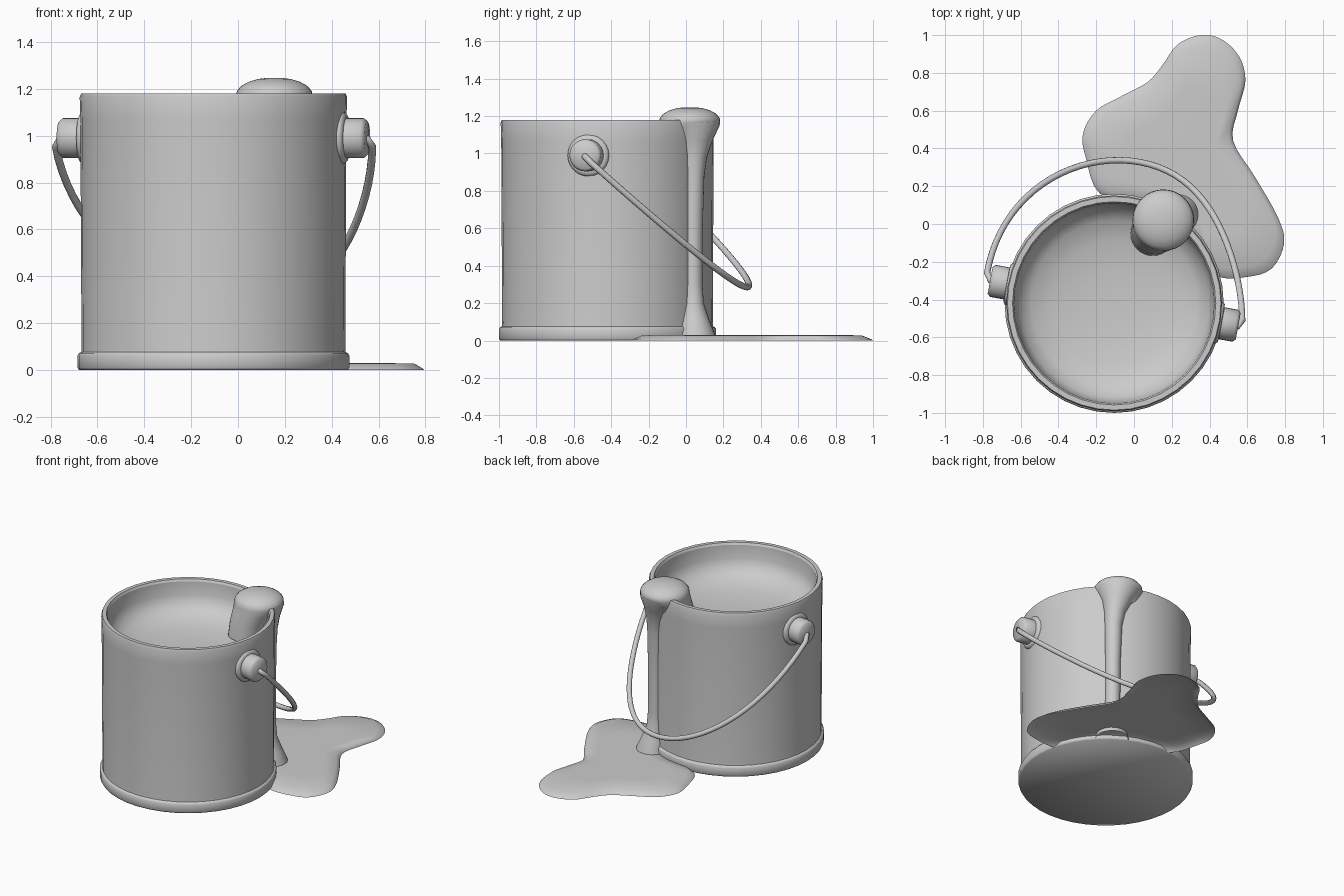
import bpy, math
from mathutils import Vector
from mathutils.geometry import interpolate_bezier

if "Cube" in bpy.data.objects:
    bpy.data.objects.remove(bpy.data.objects["Cube"])

CX, CY = -0.105, -0.42                        # can centre
AXIS = Vector((0.983, -0.182, 0))             # line through the two ears
BACK = Vector((0.182, 0.983, 0))              # direction the handle falls


def finish(name, verts, faces, angle=None):
    me = bpy.data.meshes.new(name)
    me.from_pydata([tuple(v) for v in verts], [], faces)
    me.update()
    ob = bpy.data.objects.new(name, me)
    bpy.context.collection.objects.link(ob)
    bpy.context.view_layer.objects.active = ob
    bpy.ops.object.select_all(action='DESELECT')
    ob.select_set(True)
    if angle is None:
        bpy.ops.object.shade_smooth()
    else:
        bpy.ops.object.shade_smooth_by_angle(angle=math.radians(angle))
    return ob


def loft(name, rings, n=32, cap_start=False, cap_end=False, angle=None, u=Vector((1, 0, 0)), v=Vector((0, 1, 0))):
    """Join circular rings given as (centre, radius)."""
    verts, faces = [], []
    for c, r in rings:
        for i in range(n):
            a = 2 * math.pi * i / n
            verts.append(Vector(c) + u * (r * math.cos(a)) + v * (r * math.sin(a)))
    for k in range(len(rings) - 1):
        for i in range(n):
            j = (i + 1) % n
            faces.append((k * n + i, k * n + j, (k + 1) * n + j, (k + 1) * n + i))
    for use, k, flip in ((cap_start, 0, True), (cap_end, len(rings) - 1, False)):
        if use:
            verts.append(Vector(rings[k][0]))
            m = len(verts) - 1
            for i in range(n):
                a, b = k * n + i, k * n + (i + 1) % n
                faces.append((b, a, m) if flip else (a, b, m))
    return finish(name, verts, faces, angle)


def on_can(profile):
    return [((CX, CY, z), r) for r, z in profile]


# can shell with base band and rim
loft("can_body", on_can([(0.574, 0), (0.58, 0.01), (0.58, 0.062), (0.574, 0.072), (0.564, 0.076),
                         (0.563, 0.09), (0.568, 1.07), (0.571, 1.165), (0.565, 1.18),
                         (0.538, 1.18), (0.53, 1.165)]), n=40, cap_start=True, angle=60)

# inside wall running softly into the dished paint surface
loft("paint_inside", on_can([(0.53, 1.165), (0.525, 1.07), (0.5, 1.01), (0.44, 0.965),
                             (0.33, 0.935), (0.17, 0.915)]), n=40, cap_end=True)

# paint swelling over the rim
t = (0.155, 0.02)
loft("paint_overflow", [((0.1, -0.05, 0.94), 0.118), ((0.112, -0.035, 1.04), 0.125),
                        ((0.14, 0.0, 1.12), 0.148), ((*t, 1.165), 0.163), ((*t, 1.19), 0.16),
                        ((*t, 1.212), 0.142), ((*t, 1.23), 0.11), ((*t, 1.242), 0.07),
                        ((*t, 1.247), 0.03)], cap_end=True)

# drip running down the outside
loft("paint_drip", [((0.235, 0.052, 0.0), 0.11), ((0.235, 0.05, 0.04), 0.103),
                    ((0.228, 0.045, 0.11), 0.08), ((0.22, 0.04, 0.2), 0.055),
                    ((0.217, 0.038, 0.3), 0.05), ((0.215, 0.038, 0.6), 0.051),
                    ((0.212, 0.04, 0.88), 0.058), ((0.203, 0.042, 0.98), 0.07),
                    ((0.185, 0.043, 1.07), 0.1), ((0.165, 0.032, 1.15), 0.148),
                    ((0.157, 0.022, 1.175), 0.16)], n=24)

# puddle: closed smooth outline with a sloped edge
outline = [(0.35, 1.0), (0.23, 0.95), (0.15, 0.84), (0.07, 0.75), (-0.07, 0.675), (-0.2, 0.6),
           (-0.27, 0.48), (-0.255, 0.35), (-0.18, 0.16), (0.05, 0.1), (0.22, 0.0), (0.36, -0.14),
           (0.44, -0.275), (0.6, -0.28), (0.73, -0.235), (0.795, -0.1), (0.76, 0.04),
           (0.64, 0.25), (0.525, 0.44), (0.55, 0.6), (0.59, 0.76), (0.555, 0.89), (0.46, 0.98)]
pts, m = [Vector((x, y, 0)) for x, y in outline], len(outline)
loop = []
for i in range(m):
    p0, p1, p2, p3 = (pts[(i + k) % m] for k in (-1, 0, 1, 2))
    loop += interpolate_bezier(p1, p1 + (p2 - p0) / 6, p2 - (p3 - p1) / 6, p2, 5)[:-1]
mid, n = Vector((0.3, 0.3, 0)), len(loop)
verts, faces = [], []
for s, z in ((1, 0), (0.985, 0.007), (0.91, 0.028), (0.6, 0.029)):
    verts += [mid + (p - mid) * s + Vector((0, 0, z)) for p in loop]
verts.append(mid + Vector((0, 0, 0.029)))
for k in range(3):
    for i in range(n):
        j = (i + 1) % n
        faces.append((k * n + i, k * n + j, (k + 1) * n + j, (k + 1) * n + i))
faces += [(3 * n + i, 3 * n + (i + 1) % n, 4 * n) for i in range(n)]
finish("paint_puddle", verts, faces)

# ears: flange and knob on each side
for side, label in ((1, "right"), (-1, "left")):
    d = AXIS * side
    base = Vector((CX, CY, 0.99))
    loft(label + "_ear", [(base + d * r, s) for r, s in
                          ((0.53, 0.112), (0.565, 0.112), (0.577, 0.102), (0.579, 0.086),
                           (0.652, 0.086), (0.668, 0.072))],
         n=24, cap_end=True, angle=50, u=BACK * side, v=Vector((0, 0, 1)))

# wire handle: lopsided half ellipse behind the can, ends hooked into the ears
hub = Vector((CX, CY, 0.985))
fall = BACK * 0.76 + Vector((0, 0, -0.70))
path = [hub + AXIS * 0.62, hub + AXIS * 0.667]
for i in range(41):
    a = math.pi * (0.015 + 0.97 * i / 40)
    c = math.cos(a)
    pull = abs(math.sin(2 * a) * c) * (0.06 if c > 0 else 0.02)
    path.append(hub + AXIS * (0.69 * c - pull) + fall * math.sin(a))
path += [hub - AXIS * 0.667, hub - AXIS * 0.62]
cu = bpy.data.curves.new("handle", 'CURVE')
cu.dimensions = '3D'
cu.bevel_depth = 0.017
cu.bevel_resolution = 3
cu.use_fill_caps = True
sp = cu.splines.new('POLY')
sp.points.add(len(path) - 1)
for p, co in zip(sp.points, path):
    p.co = (*co, 1)
sp.use_smooth = True
ob = bpy.data.objects.new("handle", cu)
bpy.context.collection.objects.link(ob)
bpy.ops.object.select_all(action='DESELECT')
bpy.context.view_layer.objects.active = ob
ob.select_set(True)
bpy.ops.object.convert(target='MESH')
